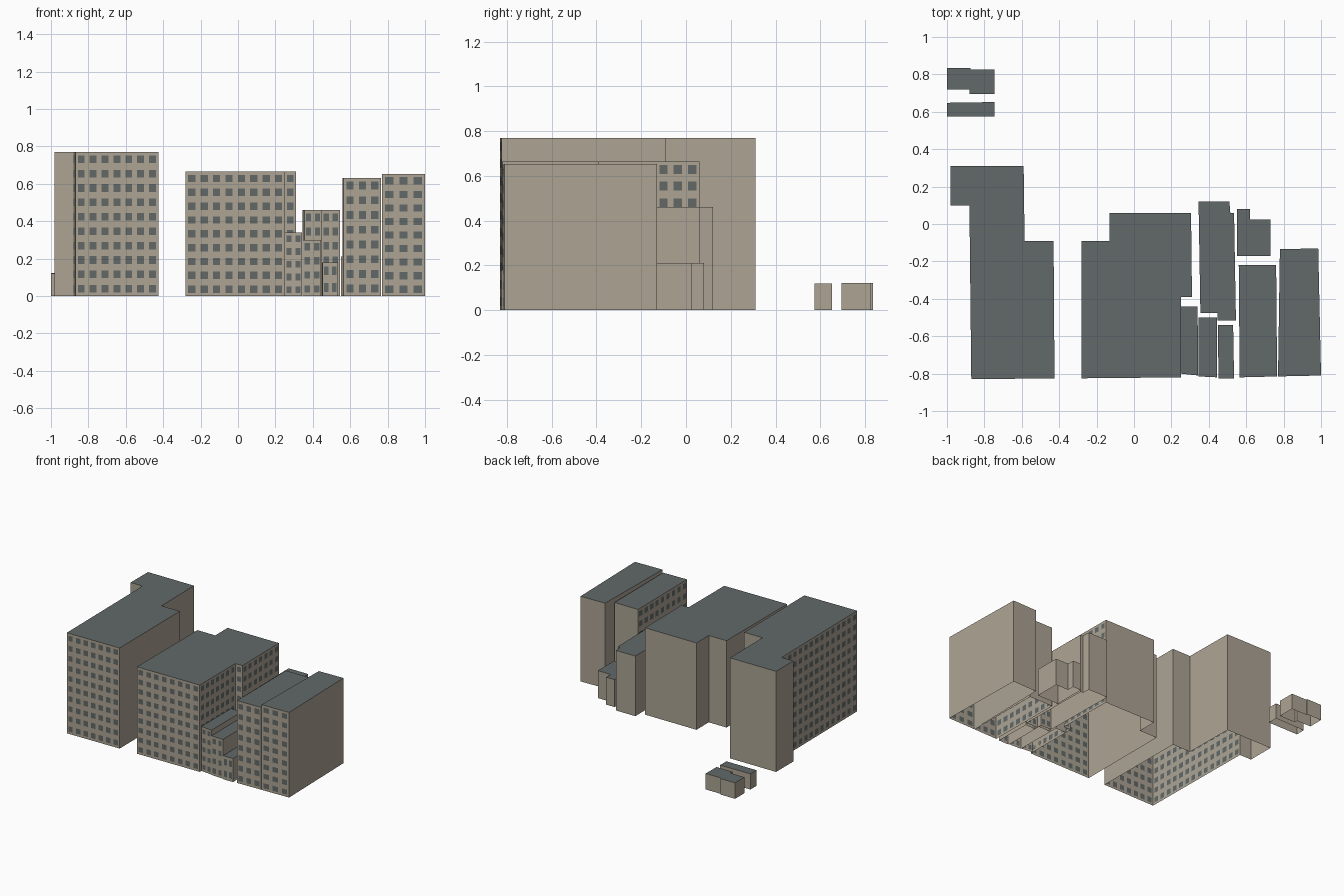
import bpy, bmesh
from mathutils import Vector

if "Cube" in bpy.data.objects:
    bpy.data.objects.remove(bpy.data.objects["Cube"])


def material(name, rgb):
    m = bpy.data.materials.new(name)
    m.diffuse_color = (*rgb, 1)
    m.use_nodes = True
    m.node_tree.nodes["Principled BSDF"].inputs["Base Color"].default_value = m.diffuse_color
    return m


WALL = material("tan_wall", (0.415, 0.37, 0.296))
SLATE = material("slate_roof_and_glass", (0.122, 0.141, 0.138))


def splits(count, fill):
    """Fractions along a wall: odd intervals are windows."""
    cuts = [0.0]
    for i in range(count):
        cuts += [(i + 0.5 - fill / 2) / count, (i + 0.5 + fill / 2) / count]
    return cuts + [1.0]


def building(name, height, outline, windows=None):
    """Extruded outline (counter-clockwise, open below).
    windows maps a wall's index to its number of window columns."""
    windows = windows or {}
    rows = round(height / 0.0745)
    bm = bmesh.new()
    pts = [Vector((x, y, 0)) for x, y in outline]
    for i, p in enumerate(pts):
        q = pts[(i + 1) % len(pts)]
        cols = windows.get(i, 0)
        us = splits(cols, 0.58)
        vs = splits(rows if cols else 0, 0.53)
        # one shared vertex grid per wall, window cells in slate
        grid = [[bm.verts.new(p.lerp(q, u) + Vector((0, 0, v * height)))
                 for u in us] for v in vs]
        for r in range(len(vs) - 1):
            for c in range(len(us) - 1):
                f = bm.faces.new((grid[r][c], grid[r][c + 1],
                                  grid[r + 1][c + 1], grid[r + 1][c]))
                f.material_index = int(r % 2 == 1 and c % 2 == 1)
    # flat roof
    roof = bm.faces.new([bm.verts.new(p + Vector((0, 0, height))) for p in pts])
    roof.material_index = 1
    bmesh.ops.remove_doubles(bm, verts=bm.verts, dist=0.0005)
    me = bpy.data.meshes.new(name)
    bm.to_mesh(me)
    bm.free()
    me.materials.append(WALL)
    me.materials.append(SLATE)
    ob = bpy.data.objects.new(name, me)
    bpy.context.collection.objects.link(ob)


# Large blocks
building("west_tower", 0.77,
         [(-0.87, -0.83), (-0.425, -0.825), (-0.43, -0.09), (-0.585, -0.09),
          (-0.59, 0.31), (-0.98, 0.31), (-0.98, 0.10), (-0.88, 0.10)],
         {0: 7, 7: 14})
building("central_block", 0.665,
         [(-0.28, -0.825), (0.25, -0.82), (0.25, -0.39), (0.31, -0.39),
          (0.305, 0.06), (-0.13, 0.06), (-0.13, -0.09), (-0.28, -0.09)],
         {0: 8, 1: 7, 2: 1, 3: 7})
building("east_inner_tower", 0.63,
         [(0.565, -0.82), (0.765, -0.815), (0.76, -0.22), (0.56, -0.22)],
         {0: 3, 3: 9})
building("east_outer_tower", 0.652,
         [(0.77, -0.815), (1.0, -0.81), (0.985, -0.13), (0.78, -0.135)],
         {0: 3})

# Mid-height row in the gap
building("middle_block", 0.46,
         [(0.355, -0.475), (0.447, -0.475), (0.447, -0.515), (0.545, -0.515),
          (0.535, 0.06), (0.515, 0.06), (0.51, 0.12), (0.345, 0.12)],
         {0: 2, 2: 2})
building("row_house_left", 0.34,
         [(0.25, -0.80), (0.343, -0.81), (0.34, -0.44), (0.25, -0.44)], {0: 2})
building("row_house_middle", 0.30,
         [(0.346, -0.815), (0.445, -0.82), (0.445, -0.50), (0.344, -0.50)], {0: 2})
building("row_house_right", 0.18,
         [(0.452, -0.825), (0.535, -0.825), (0.53, -0.54), (0.448, -0.54)], {0: 2})

# Low plain buildings
building("rear_annex", 0.21,
         [(0.55, -0.17), (0.73, -0.17), (0.73, 0.025), (0.62, 0.025),
          (0.62, 0.08), (0.55, 0.08)])
building("garage_front", 0.12,
         [(-1.0, 0.575), (-0.745, 0.575), (-0.745, 0.652), (-1.0, 0.648)])
building("garage_back", 0.122,
         [(-1.0, 0.72), (-0.88, 0.72), (-0.88, 0.695), (-0.745, 0.695),
          (-0.745, 0.825), (-0.875, 0.825), (-0.875, 0.835), (-1.0, 0.835)])
